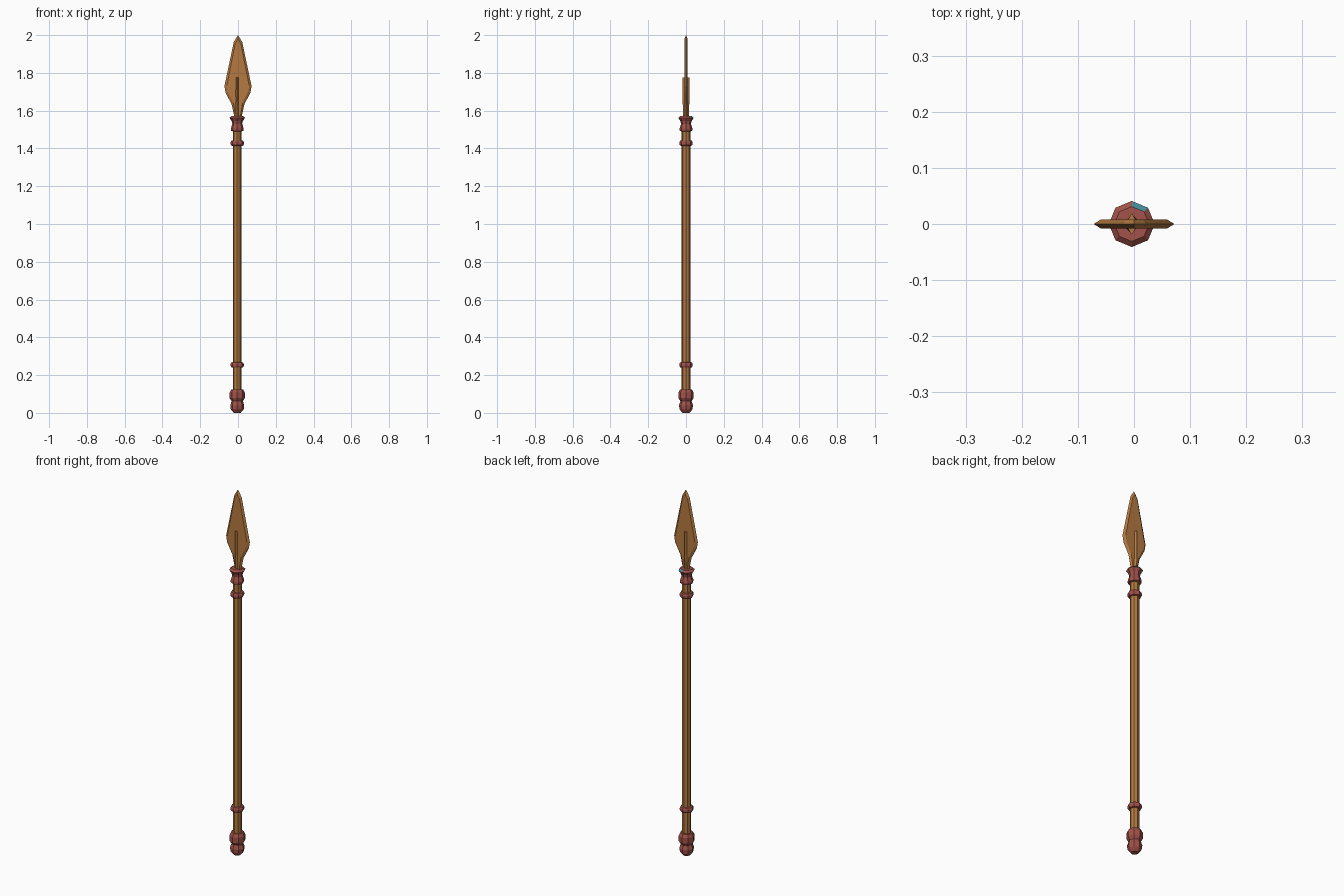
import bpy, bmesh, math

if "Cube" in bpy.data.objects:
    bpy.data.objects.remove(bpy.data.objects["Cube"])

CX = -0.004  # shaft axis sits slightly left of the blade centre


def material(name, rgb):
    m = bpy.data.materials.new(name)
    m.diffuse_color = (*rgb, 1)
    m.use_nodes = True
    m.node_tree.nodes["Principled BSDF"].inputs["Base Color"].default_value = m.diffuse_color
    return m


BRONZE = material("bronze brown", (0.46, 0.195, 0.053))
RED = material("dull red", (0.36, 0.085, 0.068))
TEAL = material("teal", (0.07, 0.30, 0.37))


def loft(name, rings, mats):
    """Skin a stack of equally sized vertex rings and cap both ends."""
    bm = bmesh.new()
    loops = [[bm.verts.new(p) for p in ring] for ring in rings]
    n = len(loops[0])
    for a, b in zip(loops, loops[1:]):
        for i in range(n):
            j = (i + 1) % n
            bm.faces.new((a[i], a[j], b[j], b[i]))
    bm.faces.new(loops[0][::-1])
    bm.faces.new(loops[-1])
    bmesh.ops.recalc_face_normals(bm, faces=bm.faces)
    me = bpy.data.meshes.new(name)
    bm.to_mesh(me)
    bm.free()
    ob = bpy.data.objects.new(name, me)
    bpy.context.collection.objects.link(ob)
    for m in mats:
        me.materials.append(m)
    return ob


def turned(name, profile, mats, sides=8):
    """Faceted turning from (radius, height) pairs."""
    rings = [[(CX + r * math.cos(math.tau * i / sides), r * math.sin(math.tau * i / sides), z)
              for i in range(sides)] for r, z in profile]
    return loft(name, rings, mats)


# Shaft
turned("shaft", [(0.0225, 0.06), (0.0225, 1.54)], [BRONZE])

# Pommel at the foot
turned("pommel", [(0.018, 0.0), (0.034, 0.018), (0.037, 0.04), (0.030, 0.062),
                  (0.040, 0.078), (0.040, 0.108), (0.032, 0.124), (0.022, 0.124)], [RED])

# Two binding rings
for name, z in (("lower_ring", 0.254), ("upper_ring", 1.428)):
    turned(name, [(0.022, z - 0.015), (0.031, z - 0.013), (0.035, z - 0.005),
                  (0.035, z + 0.005), (0.031, z + 0.013), (0.022, z + 0.015)], [RED])

# Waisted collar below the blade, with one teal facet on its upper rim
collar = turned("collar", [(0.022, 1.49), (0.033, 1.493), (0.034, 1.505), (0.026, 1.53),
                           (0.030, 1.545), (0.041, 1.562), (0.031, 1.571), (0.012, 1.571)],
                [RED, TEAL])
for f in collar.data.polygons:
    x, y, z = f.center
    if z > 1.563 and f.normal.z < 0.99 and f.normal.z > 0.3:
        if 50 < math.degrees(math.atan2(y, x - CX)) < 85:
            f.material_index = 1

# Leaf blade: sharp outline at y = 0, bevelled to a flat face on each side
half = [(0.018, 1.56), (0.034, 1.635), (0.066, 1.695), (0.072, 1.73), (0.022, 1.965)]
inner = [(0.011, 1.56), (0.024, 1.64), (0.054, 1.70), (0.059, 1.732), (0.015, 1.955)]


def outline(pts, tip, y):
    return [(x, y, z) for x, z in pts] + [(0, y, tip)] + [(-x, y, z) for x, z in reversed(pts)]


loft("blade", [outline(inner, 1.98, -0.008), outline(half, 2.0, 0), outline(inner, 1.98, 0.008)],
     [BRONZE])

# Diamond-section rib (socket) running up the blade
rib = [(0.018, 0.014, 1.56), (0.014, 0.018, 1.65), (0.012, 0.019, 1.775)]
loft("blade_rib", [[(CX + w, 0, z), (CX, d, z), (CX - w, 0, z), (CX, -d, z)] for w, d, z in rib],
     [BRONZE])
